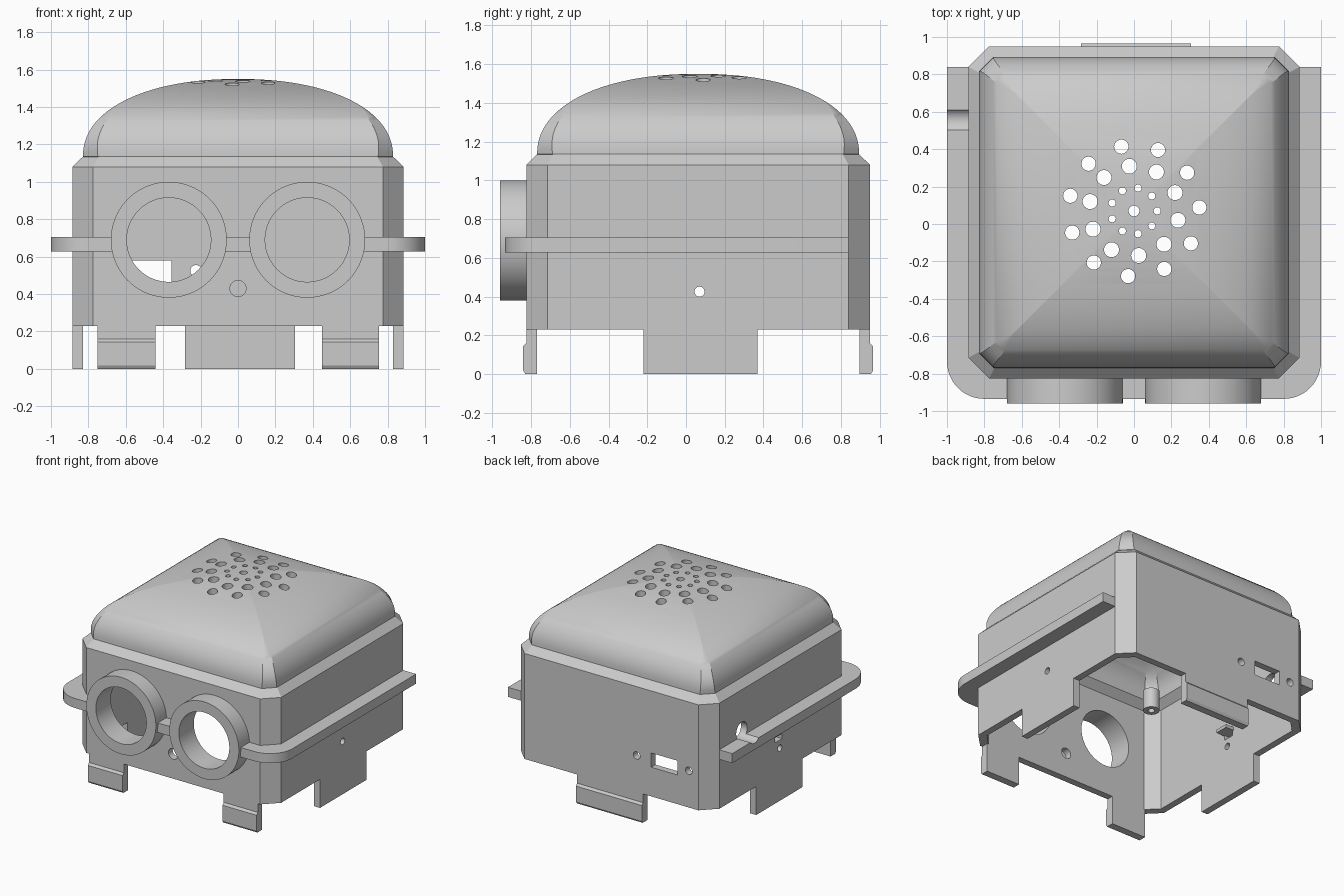
import bpy
import bmesh
from math import cos, sin, pi, radians
from mathutils import Matrix, Vector

if "Cube" in bpy.data.objects:
    bpy.data.objects.remove(bpy.data.objects["Cube"])

grey = bpy.data.materials.new("plain grey")
grey.use_nodes = True
colour = (0.6, 0.6, 0.6, 1)
grey.diffuse_color = colour
grey.node_tree.nodes["Principled BSDF"].inputs["Base Color"].default_value = colour

CY = 0.0625                 # middle of the housing in y
HX, HY = 0.885, 0.8875      # half sizes of the housing
WALL = 0.055
RIM, SHOULDER, DOME, TOP = 0.23, 1.08, 1.135, 1.55


def finish(bm, name):
    bmesh.ops.recalc_face_normals(bm, faces=bm.faces)
    mesh = bpy.data.meshes.new(name)
    bm.to_mesh(mesh)
    bm.free()
    mesh.materials.append(grey)
    ob = bpy.data.objects.new(name, mesh)
    bpy.context.collection.objects.link(ob)
    return ob


def activate(ob):
    bpy.ops.object.select_all(action='DESELECT')
    ob.select_set(True)
    bpy.context.view_layer.objects.active = ob


def cut(ob, cutter):
    activate(ob)
    mod = ob.modifiers.new("cut", 'BOOLEAN')
    mod.operation = 'DIFFERENCE'
    mod.solver = 'EXACT'
    mod.object = cutter
    bpy.ops.object.modifier_apply(modifier=mod.name)


def smooth(ob):
    activate(ob)
    bpy.ops.object.shade_smooth_by_angle(angle=radians(30))


def add_cylinder(bm, centre, radius, depth, axis='Z', sides=32):
    turn = {'X': Matrix.Rotation(pi / 2, 4, 'Y'),
            'Y': Matrix.Rotation(pi / 2, 4, 'X'), 'Z': Matrix()}[axis]
    bmesh.ops.create_cone(bm, cap_ends=True, segments=sides, radius1=radius,
                          radius2=radius, depth=depth,
                          matrix=Matrix.Translation(centre) @ turn)


def add_box(bm, low, high):
    low, high = Vector(low), Vector(high)
    matrix = Matrix.Translation((low + high) / 2) @ Matrix.Diagonal((*(high - low), 1))
    bmesh.ops.create_cube(bm, size=1, matrix=matrix)


def prism(name, points, push):
    """Extrude a flat outline along a vector."""
    bm = bmesh.new()
    face = bm.faces.new([bm.verts.new(p) for p in points])
    grown = bmesh.ops.extrude_face_region(bm, geom=[face])
    verts = [g for g in grown["geom"] if isinstance(g, bmesh.types.BMVert)]
    bmesh.ops.translate(bm, verts=verts, vec=push)
    return finish(bm, name)


def octagon(bm, inset, chamfer, z):
    a, b, c = HX - inset, HY - inset, chamfer
    flat = [(a, c - b), (a, b - c), (a - c, b), (c - a, b),
            (-a, b - c), (-a, c - b), (c - a, -b), (a - c, -b)]
    return [bm.verts.new((x, y + CY, z)) for x, y in flat]


# Housing: outer skin up to the dome tip, then the inner skin back down
def dome_rings(base_inset, height, steps=28):
    rings = []
    for i in range(steps):
        t = i / steps * pi / 2
        reach = cos(t) ** 0.92
        rise = height * sin(t) ** 0.92
        inset = HX - (HX - base_inset) * reach
        chamfer = 0.08 - 0.15 * rise if rise < 0.2 else 0.05 - 0.6 * (rise - 0.2)
        chamfer = max(chamfer, 0.003)
        rings.append((inset, chamfer, DOME + rise))
    rings.append((HX - 0.02, 0.003, DOME + height))
    return rings


bm = bmesh.new()
outer = [(0, 0.11, RIM), (0, 0.11, SHOULDER), (0.055, 0.085, DOME - 0.001)]
outer += dome_rings(0.056, TOP - DOME)
inner = [(WALL, 0.09, RIM), (WALL, 0.09, SHOULDER - 0.02), (0.11, 0.085, DOME - 0.02)]
inner += dome_rings(0.112, TOP - DOME - WALL)
loops = [octagon(bm, *r) for r in outer]
inside = [octagon(bm, *r) for r in inner]
for skin in (loops, inside):
    for low, high in zip(skin, skin[1:]):
        for i in range(8):
            j = (i + 1) % 8
            bm.faces.new((low[i], low[j], high[j], high[i]))
    bm.faces.new(skin[-1])
for i in range(8):
    j = (i + 1) % 8
    bm.faces.new((loops[0][i], loops[0][j], inside[0][j], inside[0][i]))
housing = finish(bm, "housing")

# Cutter for the speaker holes in the dome
bm = bmesh.new()
add_cylinder(bm, (0, 0.07, 1.5), 0.029, 0.4)
for count, ring, start, radius in ((9, 0.124, 0, 0.019), (10, 0.24, -12, 0.04),
                                   (11, 0.35, 3, 0.038)):
    for i in range(count):
        a = radians(start) + 2 * pi * i / count
        add_cylinder(bm, (ring * cos(a), 0.07 + ring * sin(a), 1.5), radius, 0.4)
speaker_cutter = finish(bm, "speaker_cutter")

# Cutter for the two eye openings
bm = bmesh.new()
for side in (-1, 1):
    add_cylinder(bm, (side * 0.37, -0.9, 0.69), 0.225, 0.4, 'Y', 64)
eye_cutter = finish(bm, "eye_cutter")

# Cutter for the sensor hole, side holes, cable hole and rear socket
bm = bmesh.new()
add_cylinder(bm, (0, -0.8, 0.43), 0.043, 0.2, 'Y')
for side in (-1, 1):
    add_cylinder(bm, (side * 0.86, 0.07, 0.425), 0.026, 0.3, 'X')
add_cylinder(bm, (-0.95, 0.555, 0.75), 0.07, 0.4, 'X')
add_box(bm, (-1, 0.04, 0.49), (-0.7, 0.13, 0.53))
add_box(bm, (-0.59, 0.8, 0.465), (-0.355, 1.1, 0.58))
for x in (-0.69, -0.225):
    add_cylinder(bm, (x, 0.92, 0.525), 0.03, 0.3, 'Y')
port_cutter = finish(bm, "port_cutter")

for cutter in (speaker_cutter, eye_cutter, port_cutter):
    cut(housing, cutter)
smooth(housing)

# Eye rims
bm = bmesh.new()
for side in (-1, 1):
    add_cylinder(bm, (side * 0.37, -0.885, 0.69), 0.31, 0.15, 'Y', 72)
eye_rims = finish(bm, "eye_rims")
cut(eye_rims, eye_cutter)
smooth(eye_rims)

# Rail wrapped round the sides and front
half = [(1, 0.84)]
for i in range(13):
    a = pi / 2 * i / 12
    half.append((0.8 + 0.2 * cos(a), -0.735 - 0.2 * sin(a)))
back = [(0.87, 0.84), (0.87, -0.715), (0.77, -0.81)]
outline = half + [(-x, y) for x, y in reversed(half)]
outline += [(-x, y) for x, y in back] + list(reversed(back))
rail = prism("rail", [(x, y, 0.628) for x, y in outline], (0, 0, 0.077))
cut(rail, eye_cutter)
cut(rail, port_cutter)
smooth(rail)

# Clip feet: the profile is (distance outwards from the wall face, height)
clip = [(-WALL, 0), (0.005, 0), (0.016, 0.018), (0.016, 0.143), (0, 0.16),
        (0, RIM), (-WALL, RIM)]
for name, x0, x1 in (("front_right_foot", -0.75, -0.44), ("front_left_foot", 0.45, 0.755)):
    prism(name, [(x0, CY - HY - d, z) for d, z in clip], (x1 - x0, 0, 0))
prism("back_foot", [(-0.283, CY + HY + d, z) for d, z in clip], (0.588, 0, 0))

# Plain side feet
for name, side in (("right_foot", -1), ("left_foot", 1)):
    bm = bmesh.new()
    ends = sorted((side * HX, side * (HX - WALL)))
    add_box(bm, (ends[0], -0.22, 0), (ends[1], 0.37, RIM))
    finish(bm, name)

# Screw posts under the lid corners
bm = bmesh.new()
hole = bmesh.new()
for sx in (-1, 1):
    for sy in (-1, 1):
        x, y = sx * 0.7, CY + sy * 0.7
        add_cylinder(bm, (x, y, 1.07), 0.06, 0.16)
        add_cylinder(hole, (x, y, 1.0), 0.025, 0.2)
screw_posts = finish(bm, "screw_posts")
post_cutter = finish(hole, "post_cutter")
cut(screw_posts, post_cutter)
smooth(screw_posts)

# Small bracket inside the right wall
bm = bmesh.new()
add_box(bm, (-0.84, 0.03, 0.53), (-0.76, 0.14, 0.555))
finish(bm, "inner_bracket")

for cutter in (speaker_cutter, eye_cutter, port_cutter, post_cutter):
    bpy.data.objects.remove(cutter)
